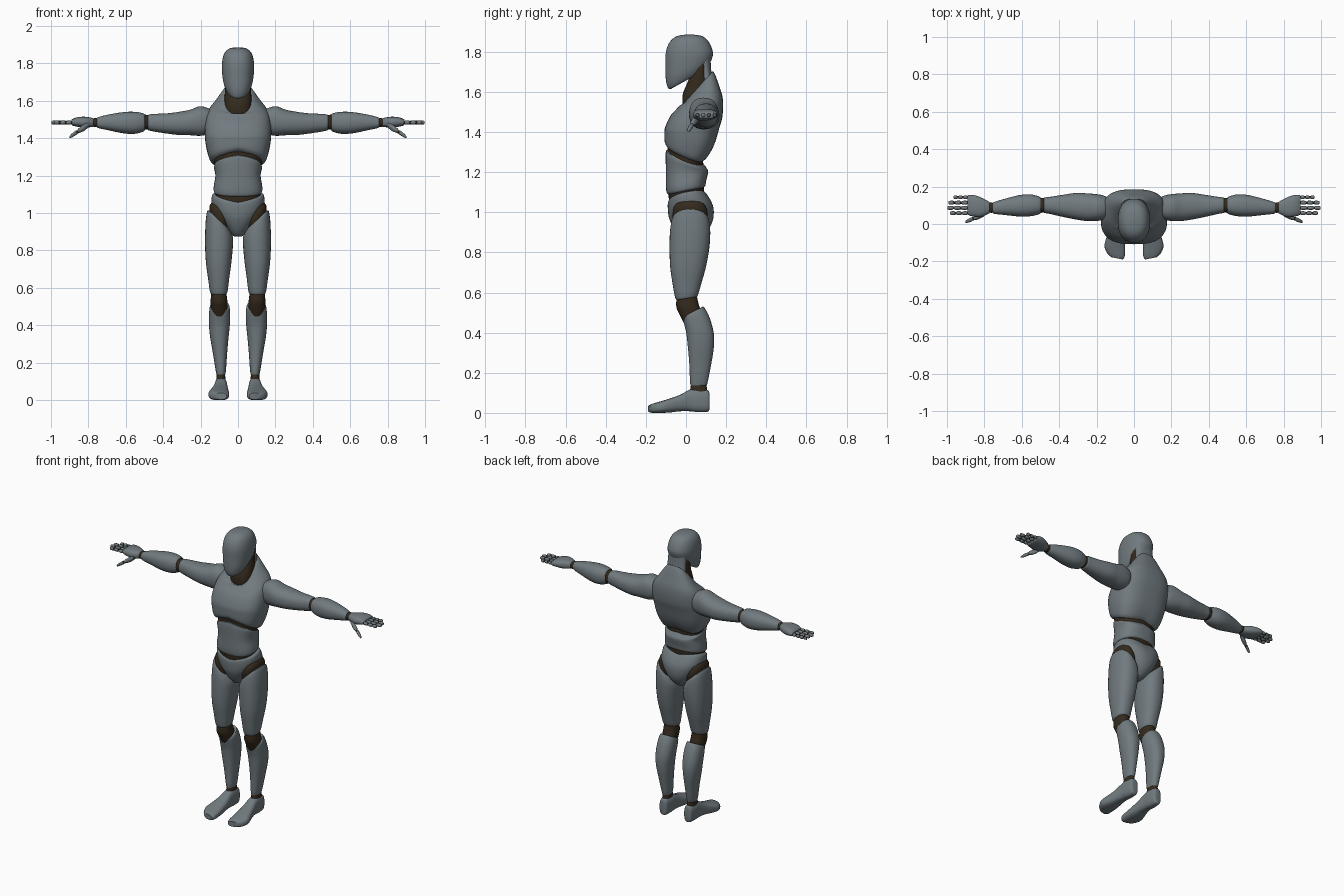
import bpy, bmesh, math


def material(name, rgb):
    m = bpy.data.materials.new(name)
    m.diffuse_color = (*rgb, 1)
    return m


SHELL = material("grey shell", (0.165, 0.197, 0.213))
JOINT = material("dark brown joint", (0.035, 0.023, 0.012))


def spline(a, b, c, d, t):
    return 0.5 * (2 * b + (c - a) * t + (2 * a - 5 * b + 4 * c - d) * t * t
                  + (3 * b - a - 3 * c + d) * t ** 3)


def loft(name, mat, rings, axis="z", power=2.3, mirror=False, sides=32, sub=4):
    """Skin rings of (t, u0, u1, v0, v1, slope_v, slope_u, arch) along an axis."""
    rings = [tuple(r) + (0,) * (8 - len(r)) for r in rings]
    fine = []
    for i in range(len(rings) - 1):
        q = [rings[max(i - 1, 0)], rings[i], rings[i + 1], rings[min(i + 2, len(rings) - 1)]]
        for s in range(sub):
            fine.append([spline(*k, s / sub) for k in zip(*q)])
    fine.append(rings[-1])
    bm = bmesh.new()
    loops = []
    for t, u0, u1, v0, v1, sv, su, arch in fine:
        loop = []
        for k in range(sides):
            a = 2 * math.pi * k / sides
            c, s = math.cos(a), math.sin(a)
            du = math.copysign(abs(c) ** (2 / power), c) * (u1 - u0) / 2
            dv = math.copysign(abs(s) ** (2 / power), s) * (v1 - v0) / 2
            w = t + sv * dv + su * du + arch * abs(du)
            u, v = (u0 + u1) / 2 + du, (v0 + v1) / 2 + dv
            loop.append(bm.verts.new({"z": (u, v, w), "x": (w, u, v), "y": (u, w, v)}[axis]))
        loops.append(loop)
    for p, q in zip(loops, loops[1:]):
        for k in range(sides):
            j = (k + 1) % sides
            bm.faces.new((p[k], p[j], q[j], q[k]))
    bm.faces.new(loops[0])
    bm.faces.new(loops[-1])
    bmesh.ops.recalc_face_normals(bm, faces=bm.faces)
    me = bpy.data.meshes.new(name)
    bm.to_mesh(me)
    bm.free()
    me.materials.append(mat)
    me.polygons.foreach_set("use_smooth", [True] * len(me.polygons))
    me.set_sharp_from_angle(angle=math.radians(40))
    ob = bpy.data.objects.new(name, me)
    bpy.context.collection.objects.link(ob)
    if mirror:
        ob.modifiers.new("mirror", "MIRROR").use_axis = (True, False, False)
    return ob


def body(name, mat, rings, power=2.3):
    """Central part: rings of (z, half width, y0, y1, slope, arch)."""
    full = []
    for r in rings:
        z, h, y0, y1, sv, arch = tuple(r) + (0,) * (6 - len(r))
        full.append((z, -h, h, y0, y1, sv, 0, arch))
    return loft(name, mat, full, "z", power, sides=48)


# Head and neck
body("head", SHELL, [
    (1.886, .012, .005, .03), (1.878, .05, -.045, .08), (1.85, .075, -.08, .113),
    (1.80, .086, -.10, .134), (1.75, .085, -.102, .13, .15), (1.70, .077, -.10, .12, .4),
    (1.668, .06, -.085, .112, .55), (1.668, .04, -.06, .10, .55)], 2.25)
body("neck", JOINT, [
    (1.50, .078, -.01, .12), (1.58, .073, -.018, .12), (1.66, .07, .012, .115),
    (1.74, .068, .03, .11)])
body("nape", SHELL, [
    (1.58, .095, .08, .165), (1.64, .074, .08, .145), (1.69, .064, .07, .128),
    (1.77, .062, .05, .122)])

# Torso
body("chest", SHELL, [
    (1.30, .135, -.095, .085, -.4, -.2), (1.315, .152, -.106, .105, -.35, -.15),
    (1.36, .17, -.108, .14, -.2, -.05), (1.42, .178, -.105, .166), (1.48, .175, -.078, .182),
    (1.54, .162, -.045, .184, .2), (1.582, .125, -.03, .165, .5),
    (1.617, .076, -.022, .135, 1.1), (1.60, .06, -.01, .12, 1.1)], 2.7)
body("upper_waist_joint", JOINT, [
    (1.20, .115, -.085, .09), (1.28, .127, -.093, .086, -.4, -.15),
    (1.33, .125, -.09, .085, -.4, -.2)])
body("abdomen", SHELL, [
    (1.275, .115, -.088, .088, -.4, -.15), (1.26, .128, -.101, .102, -.38, -.12),
    (1.20, .121, -.10, .11), (1.14, .13, -.10, .10, .15), (1.112, .127, -.094, .096, .2),
    (1.105, .11, -.08, .085, .2)], 2.5)
body("lower_waist_joint", JOINT, [
    (1.02, .11, -.075, .085), (1.09, .121, -.086, .09, .2), (1.15, .115, -.085, .088)])
body("pelvis", SHELL, [
    (1.078, .122, -.078, .09, .2, .2), (1.066, .139, -.09, .104, .2, .2),
    (1.02, .138, -.09, .135, .1, .1), (.97, .105, -.084, .136), (.92, .065, -.062, .116),
    (.885, .035, -.036, .08), (.874, .018, -.015, .05)], 2.3)

# Arms
loft("upper_arm", SHELL, [
    (.135, .04, .14, 1.44, 1.55), (.165, .022, .153, 1.42, 1.563),
    (.205, .016, .16, 1.413, 1.571), (.255, .016, .164, 1.416, 1.553),
    (.31, .024, .166, 1.417, 1.542), (.38, .038, .156, 1.425, 1.533),
    (.45, .054, .145, 1.436, 1.53), (.48, .06, .141, 1.444, 1.525),
    (.48, .07, .13, 1.455, 1.51)], "x", mirror=True)
loft("elbow", JOINT, [
    (.45, .068, .132, 1.455, 1.515), (.495, .06, .14, 1.446, 1.526),
    (.53, .065, .135, 1.45, 1.52)], "x", mirror=True)
loft("forearm", SHELL, [
    (.50, .062, .137, 1.45, 1.52), (.503, .054, .145, 1.437, 1.532),
    (.55, .042, .158, 1.424, 1.541), (.61, .04, .155, 1.426, 1.54),
    (.69, .048, .135, 1.442, 1.527), (.75, .055, .117, 1.455, 1.512),
    (.753, .062, .11, 1.462, 1.503)], "x", mirror=True)
loft("wrist", JOINT, [
    (.74, .062, .112, 1.462, 1.506), (.762, .06, .114, 1.46, 1.508),
    (.79, .062, .114, 1.465, 1.503)], "x", mirror=True)

# Hands
loft("palm", SHELL, [
    (.773, .062, .114, 1.467, 1.503), (.777, .055, .12, 1.461, 1.508),
    (.82, .037, .143, 1.457, 1.515), (.86, .04, .155, 1.462, 1.512),
    (.886, .048, .155, 1.468, 1.502), (.89, .058, .148, 1.473, 1.497)],
    "x", 2.6, True, 24)
for n, (y, tip) in enumerate([(.058, .985), (.086, 1.0), (.114, .995), (.143, .968)]):
    start, r = .888, .0105
    step = (tip - start) / 3
    z = 1.484

    def disc(x, k):
        return (x, y - r * k, y + r * k, z - r * k, z + r * k)
    loft(f"finger_joints_{n + 1}", JOINT,
         [disc(.875, .75), disc(tip - .01, .65)], "x", 2, True, 12)
    for s in range(3):
        a, b = start + step * s + .004, start + step * (s + 1) - .002
        loft(f"finger_{n + 1}_segment_{s + 1}", SHELL,
             [disc(a, .7), disc(a + .004, 1), disc(b - .006, .95), disc(b, .55)],
             "x", 2, True, 12, 2)
loft("thumb_base", SHELL, [
    (.80, .042, .075, 1.458, 1.49), (.825, .028, .058, 1.438, 1.474),
    (.852, .02, .043, 1.428, 1.453), (.858, .024, .036, 1.43, 1.444)], "x", 2, True, 16)
loft("thumb_joint", JOINT, [
    (.845, .023, .042, 1.431, 1.45), (.875, .015, .032, 1.415, 1.433)], "x", 2, True, 12)
loft("thumb_tip", SHELL, [
    (.862, .018, .036, 1.42, 1.441), (.867, .014, .036, 1.417, 1.441),
    (.888, .007, .026, 1.404, 1.425), (.90, .006, .018, 1.402, 1.412)], "x", 2, True, 12)

# Legs
loft("hip_joint", JOINT, [
    (1.02, .04, .135, -.06, .10, 0, .9), (.985, .045, .153, -.068, .108, 0, .9),
    (.94, .05, .15, -.06, .10, 0, .8)], mirror=True)
loft("thigh", SHELL, [
    (.963, .047, .150, -.06, .10, 0, .95), (.95, .034, .165, -.072, .115, 0, .9),
    (.90, .026, .174, -.08, .121, 0, .5), (.82, .028, .176, -.082, .116, 0, .1),
    (.73, .036, .171, -.079, .10), (.65, .047, .160, -.068, .078),
    (.58, .056, .150, -.053, .06, .15), (.57, .066, .14, -.04, .05, .15)], mirror=True)
loft("knee", JOINT, [
    (.60, .066, .14, -.042, .05), (.54, .058, .146, -.049, .062, .1),
    (.505, .056, .145, -.032, .07, .3), (.46, .06, .138, -.008, .08, .4)], mirror=True)
loft("shin", SHELL, [
    (.505, .056, .14, -.008, .08, .5), (.50, .046, .150, -.016, .09, .5),
    (.46, .042, .155, -.009, .116, .3), (.40, .044, .155, .001, .138),
    (.33, .051, .148, .009, .139), (.25, .058, .134, .016, .127),
    (.145, .066, .117, .021, .106), (.138, .074, .11, .03, .098)], mirror=True)
loft("ankle", JOINT, [
    (.155, .07, .113, .028, .10), (.125, .068, .115, .022, .104),
    (.10, .066, .117, .02, .106)], mirror=True)

# Feet
loft("foot", SHELL, [
    (.117, .075, .108, .02, .095), (.108, .063, .118, .006, .114),
    (.06, .058, .124, .004, .121), (.02, .057, .126, .008, .116),
    (-.03, .053, .136, .008, .09), (-.08, .049, .15, .002, .072),
    (-.125, .047, .158, 0, .058, 0, .1), (-.165, .05, .144, 0, .046, 0, .2),
    (-.184, .06, .12, .004, .038, 0, .2)], "y", 2.7, True)
